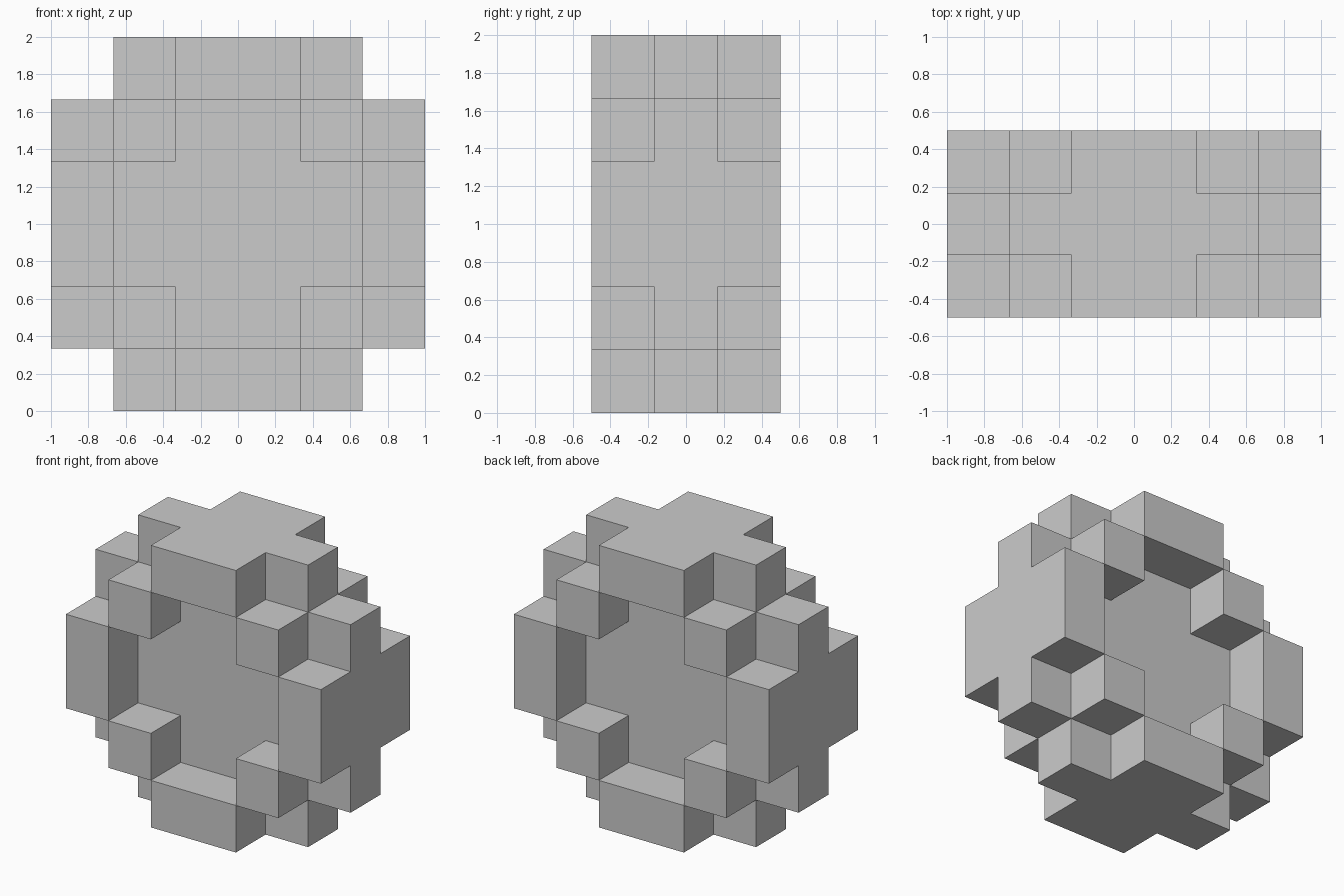
import bpy, bmesh, math
from mathutils import Vector

if "Cube" in bpy.data.objects:
    bpy.data.objects.remove(bpy.data.objects["Cube"])

CELL = 1 / 3
NX, NY, NZ = 6, 3, 6


def filled(i, j, k):
    """Solid cells: a core disc in the middle layer, a stepped rim front and back."""
    if not (0 <= i < NX and 0 <= j < NY and 0 <= k < NZ):
        return False
    a, c = int(abs(i - 2.5)), int(abs(k - 2.5))
    return a + c < 4 if j == 1 else a + c == 2


bm = bmesh.new()
verts = {}


def vert(p):
    key = tuple(round(c * 2) for c in p)
    if key not in verts:
        verts[key] = bm.verts.new(((p[0] - NX / 2) * CELL, (p[1] - NY / 2) * CELL, p[2] * CELL))
    return verts[key]


# Outer skin only: one square wherever a solid cell meets empty space
for i in range(NX):
    for j in range(NY):
        for k in range(NZ):
            if not filled(i, j, k):
                continue
            centre = Vector((i + 0.5, j + 0.5, k + 0.5))
            for axis in range(3):
                for sign in (-1, 1):
                    n = Vector((0, 0, 0))
                    n[axis] = sign
                    if filled(i + int(n.x), j + int(n.y), k + int(n.z)):
                        continue
                    u = Vector((0, 0, 0))
                    u[(axis + 1) % 3] = 1
                    v = n.cross(u)
                    bm.faces.new([vert(centre + (n + su * u + sv * v) / 2)
                                  for su, sv in ((-1, -1), (1, -1), (1, 1), (-1, 1))])

# Merge the flat squares into clean faces
bmesh.ops.dissolve_limit(bm, angle_limit=math.radians(1), verts=bm.verts, edges=bm.edges)

mesh = bpy.data.meshes.new("stepped_wheel")
bm.to_mesh(mesh)
bm.free()
bpy.context.collection.objects.link(bpy.data.objects.new("stepped_wheel", mesh))
